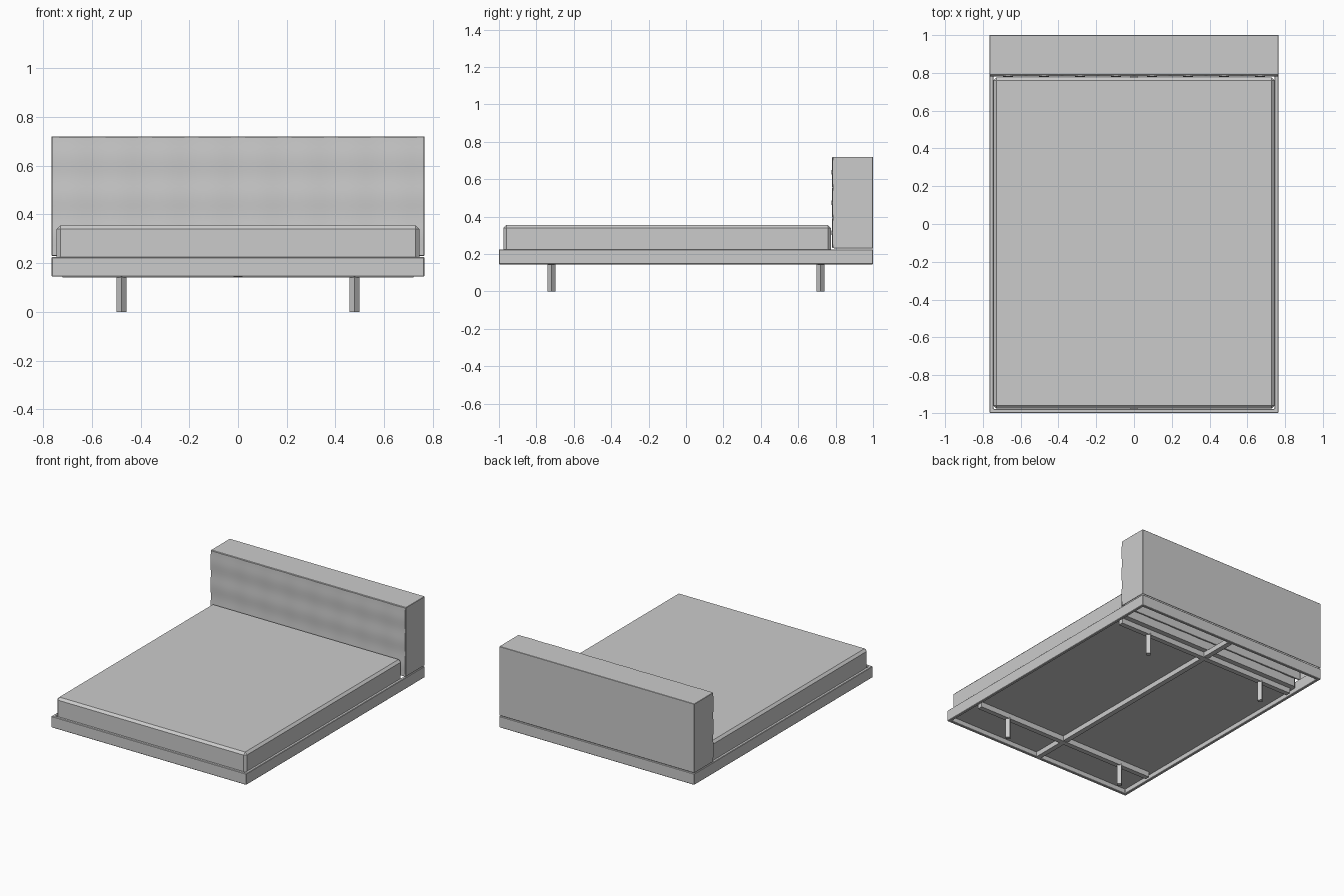
import bpy, bmesh, math

cube = bpy.data.objects.get("Cube")
if cube:
    bpy.data.objects.remove(cube, do_unlink=True)

# One plain grey for the whole bed
grey = bpy.data.materials.new("plain_grey")
grey.use_nodes = True
GREY = (0.6, 0.6, 0.6, 1)
grey.diffuse_color = GREY
grey.node_tree.nodes["Principled BSDF"].inputs["Base Color"].default_value = GREY


def finish(name, bm):
    bmesh.ops.recalc_face_normals(bm, faces=bm.faces)
    mesh = bpy.data.meshes.new(name)
    bm.to_mesh(mesh)
    bm.free()
    mesh.materials.append(grey)
    obj = bpy.data.objects.new(name, mesh)
    bpy.context.collection.objects.link(obj)
    return obj


def box_mesh(lo, hi):
    bm = bmesh.new()
    bmesh.ops.create_cube(bm, size=1)
    for v in bm.verts:
        v.co = [(a + b) / 2 + c * (b - a) for a, b, c in zip(lo, hi, v.co)]
    bm.normal_update()
    return bm


def soften(obj, width):
    mod = obj.modifiers.new("soft_edges", 'BEVEL')
    mod.width = width
    mod.segments = 1


W = 0.765                          # half width of the bed
BASE, DECK = 0.145, 0.225          # bottom and top of the frame
SUNK = 0.178                       # underside of the mattress inside the frame
RAIL = 0.021                       # thickness of the frame rails

# Base frame: an open rectangular ring
bm = bmesh.new()
corners = [(-1, -1), (1, -1), (1, 1), (-1, 1)]
rings = [[bm.verts.new((sx * (W - t), sy * (1 - t), z)) for sx, sy in corners]
         for t, z in ((0, BASE), (0, DECK), (RAIL, DECK), (RAIL, BASE))]
for r in range(4):
    a, b = rings[r], rings[(r + 1) % 4]
    for i in range(4):
        j = (i + 1) % 4
        bm.faces.new((a[i], a[j], b[j], b[i]))
soften(finish("base_frame", bm), 0.003)

# Mattress sunk into the frame, chamfered everywhere but underneath
bm = box_mesh((-0.745, -0.977, SUNK), (0.745, 0.775, 0.355))
edges = [e for e in bm.edges if max(v.co.z for v in e.verts) > 0.3]
bmesh.ops.bevel(bm, geom=edges, offset=0.016, segments=1, affect='EDGES')
finish("mattress", bm)

# Headboard: hollow shell, open underneath
bm = box_mesh((-W, 0.79, 0.23), (W, 1.0, 0.72))
bottom = [f for f in bm.faces if f.normal.z < -0.5]
bmesh.ops.delete(bm, geom=bottom, context='FACES_ONLY')
headboard = finish("headboard", bm)
shell = headboard.modifiers.new("wall", 'SOLIDIFY')
shell.thickness = 0.006
shell.offset = -1
soften(headboard, 0.002)

# Padded front of the headboard: 8 by 3 very shallow cushions
COLS, ROWS, STEP = 8, 3, 8
Z0, Z1 = 0.232, 0.718
bm = bmesh.new()
bmesh.ops.create_grid(bm, x_segments=COLS * STEP, y_segments=ROWS * STEP, size=1)
for v in bm.verts:
    u, w = (v.co.x + 1) / 2, (v.co.y + 1) / 2
    puff = (2 - math.cos(2 * math.pi * COLS * u) - math.cos(2 * math.pi * ROWS * w)) / 4
    v.co = ((2 * u - 1) * (W - 0.002), 0.785 - 0.006 * puff, Z0 + w * (Z1 - Z0))
# Close the rim back to the shell
rim = [e for e in bm.edges if e.is_boundary]
for v in bmesh.ops.extrude_edge_only(bm, edges=rim)["geom"]:
    if isinstance(v, bmesh.types.BMVert):
        v.co.y = 0.791
padding = finish("headboard_padding", bm)
bpy.ops.object.select_all(action='DESELECT')
padding.select_set(True)
bpy.context.view_layer.objects.active = padding
bpy.ops.object.shade_smooth_by_angle(angle=math.radians(40))

# Support bars under the mattress
finish("centre_bar", box_mesh((-0.018, -0.979, 0.143), (0.018, 0.979, SUNK)))
for end, y in (("front", -0.72), ("back", 0.72)):
    finish(end + "_cross_bar", box_mesh((-0.72, y - 0.018, 0.14), (0.72, y + 0.018, SUNK)))

    # Square legs with their corners on the x and y axes
    for side, x in (("left", 0.478), ("right", -0.478)):
        bm = bmesh.new()
        bmesh.ops.create_cone(bm, cap_ends=True, segments=4, radius1=0.021,
                              radius2=0.021, depth=0.15)
        finish(f"{end}_{side}_leg", bm).location = (x, y, 0.075)
